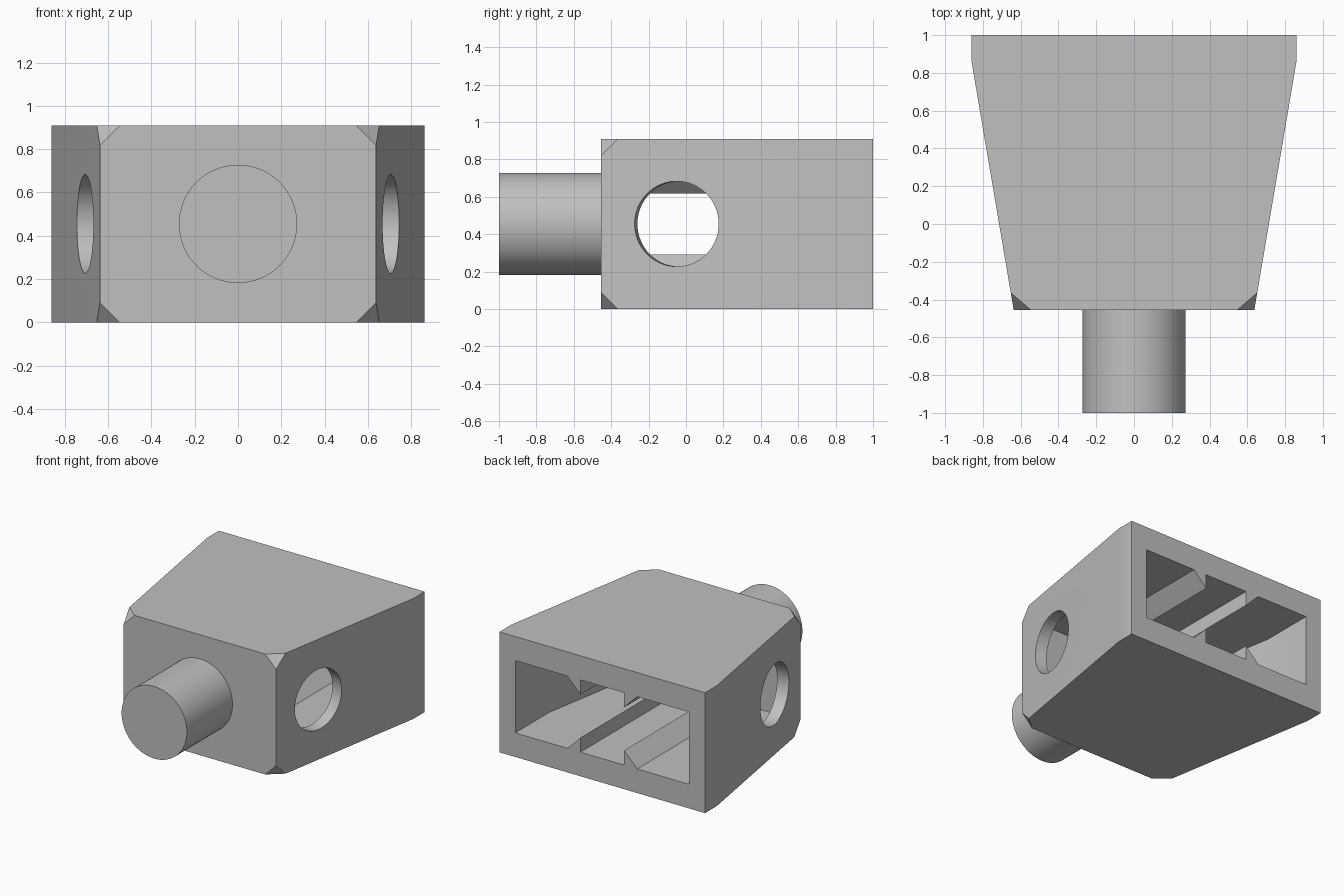
import bpy, bmesh, math
from mathutils import Vector, Matrix

default = bpy.data.objects.get("Cube")
if default:
    bpy.data.objects.remove(default, do_unlink=True)

H = 0.91          # body height
MID = H / 2
FRONT, KINK, BACK = -0.455, 0.86, 1.0
WF, WB = 0.637, 0.86   # half widths at front and back
SLOPE = (WB - WF) / (KINK - FRONT)

grey = bpy.data.materials.new("light_grey")
grey.use_nodes = True
grey.diffuse_color = (0.53, 0.53, 0.53, 1)
grey.node_tree.nodes["Principled BSDF"].inputs["Base Color"].default_value = (0.53, 0.53, 0.53, 1)


def make_object(name, bm):
    bmesh.ops.recalc_face_normals(bm, faces=bm.faces[:])
    mesh = bpy.data.meshes.new(name)
    bm.to_mesh(mesh)
    bm.free()
    mesh.materials.append(grey)
    obj = bpy.data.objects.new(name, mesh)
    bpy.context.collection.objects.link(obj)
    return obj


def loft(sections):
    """Closed solid through matching loops of points."""
    bm = bmesh.new()
    loops = [[bm.verts.new(p) for p in s] for s in sections]
    n = len(loops[0])
    for a, b in zip(loops, loops[1:]):
        for i in range(n):
            j = (i + 1) % n
            bm.faces.new((a[i], a[j], b[j], b[i]))
    bm.faces.new(loops[0])
    bm.faces.new(loops[-1])
    return bm


def cylinder(name, radius, depth, centre, direction):
    bm = bmesh.new()
    turn = Vector(direction).to_track_quat('Z', 'Y').to_matrix().to_4x4()
    bmesh.ops.create_cone(bm, cap_ends=True, segments=64, radius1=radius, radius2=radius,
                          depth=depth, matrix=Matrix.Translation(centre) @ turn)
    return make_object(name, bm)


def finish(obj):
    bpy.ops.object.select_all(action='DESELECT')
    obj.select_set(True)
    bpy.context.view_layer.objects.active = obj
    bpy.ops.object.shade_smooth_by_angle(angle=math.radians(30))
    weighted = obj.modifiers.new("weighted_normals", 'WEIGHTED_NORMAL')
    weighted.keep_sharp = True


# Tapered body
plan = [(-WF, FRONT), (WF, FRONT), (WB, KINK), (WB, BACK), (-WB, BACK), (-WB, KINK)]
bm = loft([[(x, y, z) for x, y in plan] for z in (0, H)])

# Clipped front corners
C = 0.091
for sx in (-1, 1):
    for z, inward in ((0, 1), (H, -1)):
        a = Vector((sx * (WF - C), FRONT, z))
        b = Vector((sx * WF, FRONT, z + inward * C))
        c = Vector((sx * (WF + C * SLOPE), FRONT + C, z))
        normal = (b - a).cross(c - a).normalized()
        if normal.dot(Vector((sx * WF, FRONT, z)) - a) < 0:
            normal.negate()
        cut = bmesh.ops.bisect_plane(bm, geom=bm.verts[:] + bm.edges[:] + bm.faces[:],
                                     plane_co=a, plane_no=normal, clear_outer=True)
        rim = [e for e in cut["geom_cut"] if isinstance(e, bmesh.types.BMEdge)]
        bmesh.ops.edgeloop_fill(bm, edges=rim)
body = make_object("body", bm)

# Rear cavity, leaving four wedge ribs along floor and ceiling
LOW, HIGH, RIB, CHAN = 0.182, 0.728, 0.11, 0.182


def cavity_section(y, side):
    half = [(CHAN, LOW), (CHAN, LOW + RIB), (CHAN + RIB, LOW), (side, LOW),
            (side, HIGH), (CHAN + RIB, HIGH), (CHAN, HIGH - RIB), (CHAN, HIGH)]
    ring = half + [(-x, z) for x, z in reversed(half)]
    return [(x, y, z) for x, z in ring]


cutters = [make_object("cavity_cutter", loft([
    cavity_section(-0.273, 0.577), cavity_section(0.59, 0.727), cavity_section(1.1, 0.727)]))]

# Round holes square to the slanted side walls
HOLE_Y = -0.05
for sx, side in ((1, "left"), (-1, "right")):
    x = sx * (WF + (HOLE_Y - FRONT) * SLOPE)
    cutters.append(cylinder(side + "_hole_cutter", 0.228, 0.4,
                            (x, HOLE_Y, MID), (sx, -SLOPE, 0)))

bpy.context.view_layer.objects.active = body
for cutter in cutters:
    cutter.hide_render = True
    mod = body.modifiers.new("cut", 'BOOLEAN')
    mod.operation = 'DIFFERENCE'
    mod.solver = 'EXACT'
    mod.object = cutter
    bpy.ops.object.modifier_apply(modifier=mod.name)
    bpy.data.objects.remove(cutter, do_unlink=True)
finish(body)

# Front peg, set slightly into the front wall
PEG_END = FRONT + 0.05
peg = cylinder("front_peg", 0.273, PEG_END + 1, (0, (PEG_END - 1) / 2, MID), (0, -1, 0))
finish(peg)
